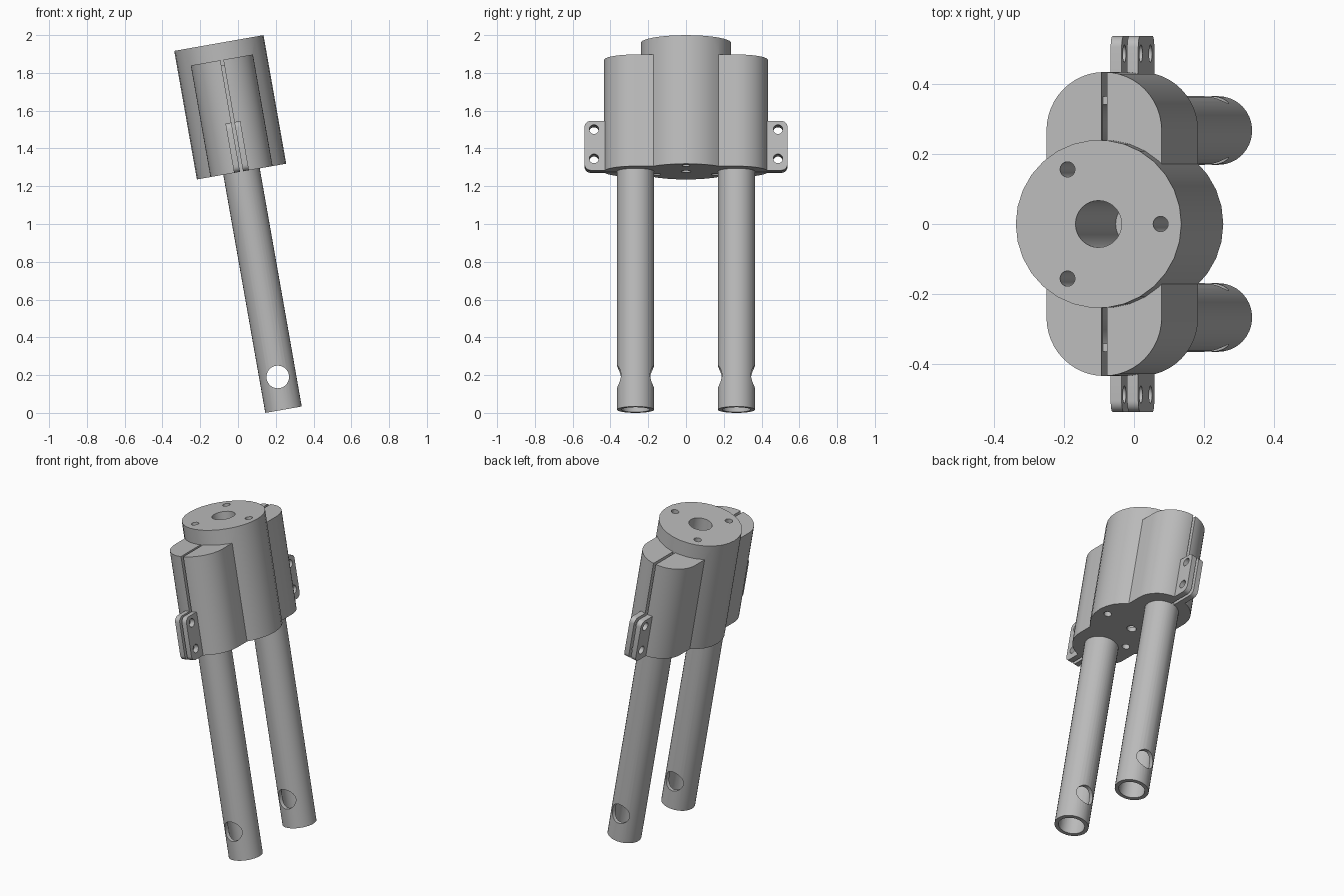
import bpy
import math
from mathutils import Matrix, Vector

scene_cube = bpy.data.objects.get("Cube")
if scene_cube:
    bpy.data.objects.remove(scene_cube, do_unlink=True)

# Dimensions along the tilted axis
BASE, SHOULDER, TOP = 1.28, 1.88, 1.971
MAIN_R, LOBE_R, TUBE_R, BORE_R = 0.24, 0.167, 0.098, 0.075
LOBE_Y, TUBE_TOP, SLIT = 0.267, 1.85, 0.016
TILT = Matrix.Translation((0.241, 0, 0.017)) @ Matrix.Rotation(math.radians(-10), 4, 'Y')

grey = bpy.data.materials.new("plain grey")
grey.use_nodes = True
grey.diffuse_color = (0.5, 0.5, 0.5, 1)
grey.node_tree.nodes["Principled BSDF"].inputs["Base Color"].default_value = (0.5, 0.5, 0.5, 1)


def add_object(name, verts, faces):
    mesh = bpy.data.meshes.new(name)
    mesh.from_pydata(verts, [], faces)
    mesh.materials.append(grey)
    obj = bpy.data.objects.new(name, mesh)
    bpy.context.collection.objects.link(obj)
    return obj


def prism(name, outline, low, high, axis='Z'):
    """Extrude a counter-clockwise outline along Z, X or Y."""
    place = {'Z': lambda a, b, h: (a, b, h),
             'X': lambda a, b, h: (h, a, b),
             'Y': lambda a, b, h: (b, h, a)}[axis]
    n = len(outline)
    verts = [place(a, b, h) for h in (low, high) for a, b in outline]
    faces = [list(range(n))[::-1], list(range(n, 2 * n))]
    faces += [(i, (i + 1) % n, n + (i + 1) % n, n + i) for i in range(n)]
    return add_object(name, verts, faces)


def arc(ca, cb, r, start, end, steps):
    angles = [math.radians(start + (end - start) * i / steps) for i in range(steps + 1)]
    return [(ca + r * math.cos(t), cb + r * math.sin(t)) for t in angles]


def cylinder(name, a, b, r, low, high, axis='Z', sides=32):
    return prism(name, arc(a, b, r, 0, 360, sides)[:-1], low, high, axis)


def box(name, x0, x1, y0, y1, z0, z1):
    return prism(name, [(x0, y0), (x1, y0), (x1, y1), (x0, y1)], z0, z1)


def combine(obj, tool, operation='DIFFERENCE'):
    mod = obj.modifiers.new(operation, 'BOOLEAN')
    mod.operation = operation
    mod.solver = 'EXACT'
    mod.object = tool
    bpy.context.view_layer.objects.active = obj
    bpy.ops.object.modifier_apply(modifier=mod.name)
    bpy.data.objects.remove(tool, do_unlink=True)


parts = []

# Clamp body: round core joined with a pill-shaped shoulder
body = cylinder("clamp_body", 0, 0, MAIN_R, BASE, TOP, sides=30)
pill = arc(0, LOBE_Y, LOBE_R, 0, 180, 24) + arc(0, -LOBE_Y, LOBE_R, 180, 360, 24)
combine(body, prism("shoulder", pill, BASE, SHOULDER), 'UNION')

# Stepped centre hole and three screw holes
combine(body, cylinder("centre_bore", 0, 0, 0.067, BASE + 0.03, TOP + 0.1))
combine(body, cylinder("centre_outlet", 0, 0, 0.027, BASE - 0.1, BASE + 0.1, sides=20))
for turn in (0, 120, 240):
    t = math.radians(turn)
    combine(body, cylinder("screw_hole", 0.18 * math.cos(t), 0.18 * math.sin(t),
                           0.022, BASE - 0.1, TOP + 0.1, sides=16))
parts.append(body)

for side, label in ((-1, "front"), (1, "back")):
    # Tube socket and clamping slit
    combine(body, cylinder("socket", 0, side * LOBE_Y, TUBE_R + 0.0005, BASE - 0.1, TUBE_TOP))
    y0, y1 = sorted((side * MAIN_R, side * 0.6))
    combine(body, box("slit", -SLIT / 2, SLIT / 2, y0, y1, BASE - 0.1, SHOULDER + 0.05))

    # Hollow tube with a cross hole near its foot
    tube = cylinder(label + "_tube", 0, side * LOBE_Y, TUBE_R, 0, TUBE_TOP)
    combine(tube, cylinder("tube_bore", 0, side * LOBE_Y, BORE_R, -0.1, TUBE_TOP + 0.1))
    y0, y1 = sorted((side * 0.1, side * 0.45))
    combine(tube, cylinder("cross_hole", 0.176, 0, 0.06, y0, y1, 'Y'))
    parts.append(tube)

    # Pair of bolt ears with rounded outer corners
    low, high, edge, r = BASE, 1.545, 0.537, 0.032
    outline = [(0.42, low)] + arc(edge - r, low + r, r, -90, 0, 6)
    outline += arc(edge - r, high - r, r, 0, 90, 6) + [(0.42, high)]
    if side < 0:
        outline = [(-a, b) for a, b in reversed(outline)]
    for x0, x1, hand in ((-0.04, -SLIT / 2, "right"), (SLIT / 2, 0.04, "left")):
        ear = prism(label + "_" + hand + "_ear", outline, x0, x1, 'X')
        for z in (1.343, 1.5):
            combine(ear, cylinder("bolt_hole", side * 0.487, z, 0.025,
                                  x0 - 0.1, x1 + 0.1, 'X', 20))
        parts.append(ear)

# Lean the whole assembly and shade it
for obj in parts:
    obj.data.transform(TILT)
    bpy.ops.object.select_all(action='DESELECT')
    obj.select_set(True)
    bpy.context.view_layer.objects.active = obj
    bpy.ops.object.shade_smooth_by_angle(angle=math.radians(30))
